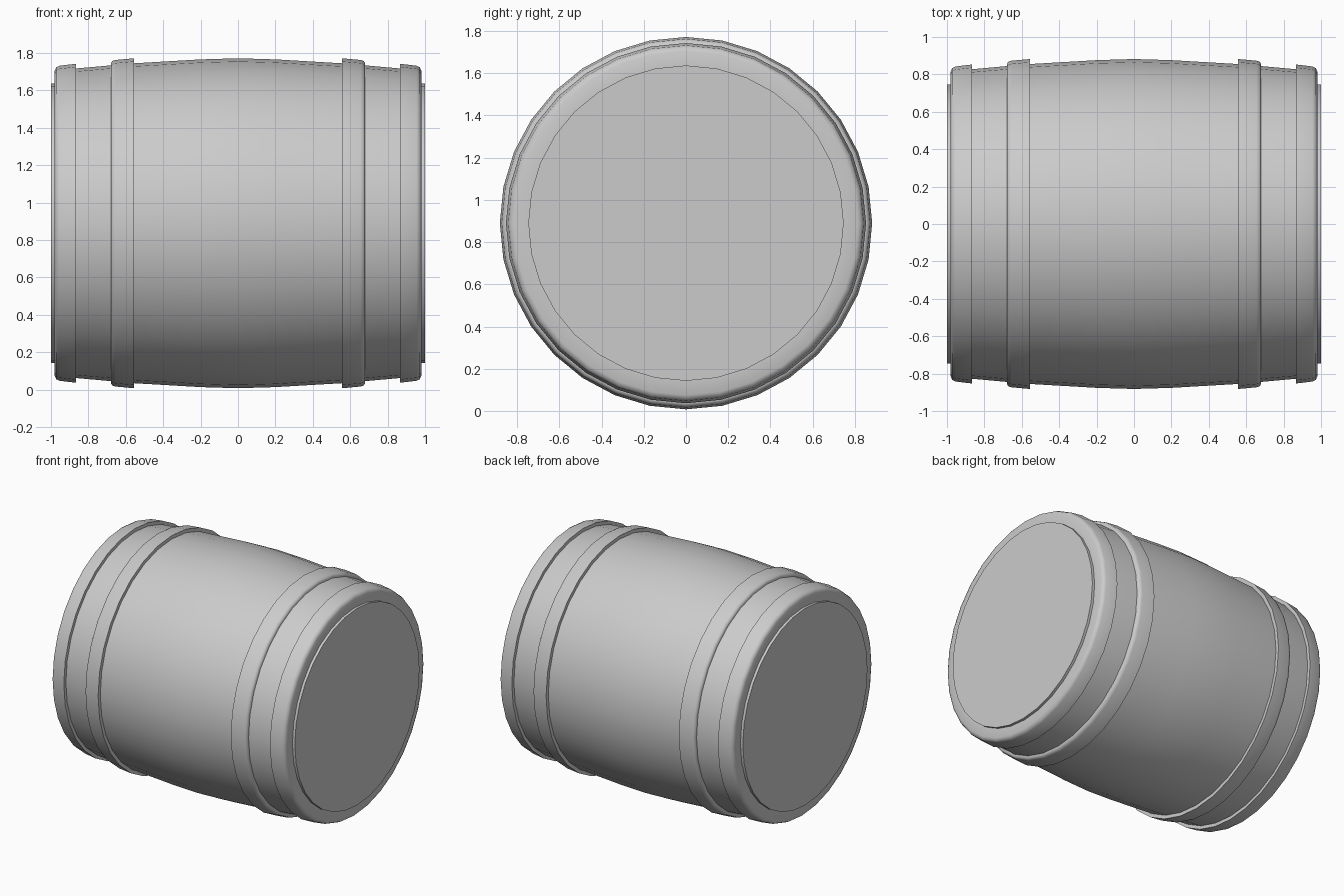
import bpy, bmesh, math

if "Cube" in bpy.data.objects:
    bpy.data.objects.remove(bpy.data.objects["Cube"])

SIDES = 32
CENTRE_Z = 0.89


def lathe(name, profile, closed=False):
    """Spin (x, radius) points around the barrel's x axis."""
    bm = bmesh.new()
    rings = []
    for x, r in profile:
        rings.append([bm.verts.new((x, r * math.sin(2 * math.pi * i / SIDES),
                                    CENTRE_Z + r * math.cos(2 * math.pi * i / SIDES)))
                      for i in range(SIDES)])
    pairs = list(zip(rings, rings[1:]))
    if closed:
        pairs.append((rings[-1], rings[0]))
    else:
        bm.faces.new(rings[0])
        bm.faces.new(rings[-1])
    for a, b in pairs:
        for i in range(SIDES):
            j = (i + 1) % SIDES
            bm.faces.new((a[i], a[j], b[j], b[i]))
    bmesh.ops.recalc_face_normals(bm, faces=bm.faces[:])
    mesh = bpy.data.meshes.new(name)
    bm.to_mesh(mesh)
    bm.free()
    obj = bpy.data.objects.new(name, mesh)
    bpy.context.collection.objects.link(obj)
    bpy.ops.object.select_all(action='DESELECT')
    obj.select_set(True)
    bpy.context.view_layer.objects.active = obj
    bpy.ops.object.shade_smooth_by_angle(angle=math.radians(46))
    return obj


# Bulging body with flat heads, mirrored about the middle
half = [(0.2, 0.876), (0.56, 0.855), (0.86, 0.828), (0.95, 0.818), (0.95, 0.747), (1.0, 0.747)]
lathe("barrel_body", [(-x, r) for x, r in reversed(half)] + [(0, 0.882)] + half)

# Hoops: sharp step facing the middle, rounded edge facing the end
end_hoop = [(0.865, 0.74), (0.865, 0.853), (0.955, 0.842), (0.972, 0.834),
            (0.98, 0.815), (0.98, 0.74)]
inner_hoop = [(0.557, 0.82), (0.557, 0.882), (0.655, 0.873), (0.672, 0.868),
              (0.68, 0.855), (0.68, 0.81)]
for side, s in (("left", -1), ("right", 1)):
    for kind, prof in (("end_hoop", end_hoop), ("inner_hoop", inner_hoop)):
        lathe(f"{kind}_{side}", [(s * x, r) for x, r in prof], closed=True)
